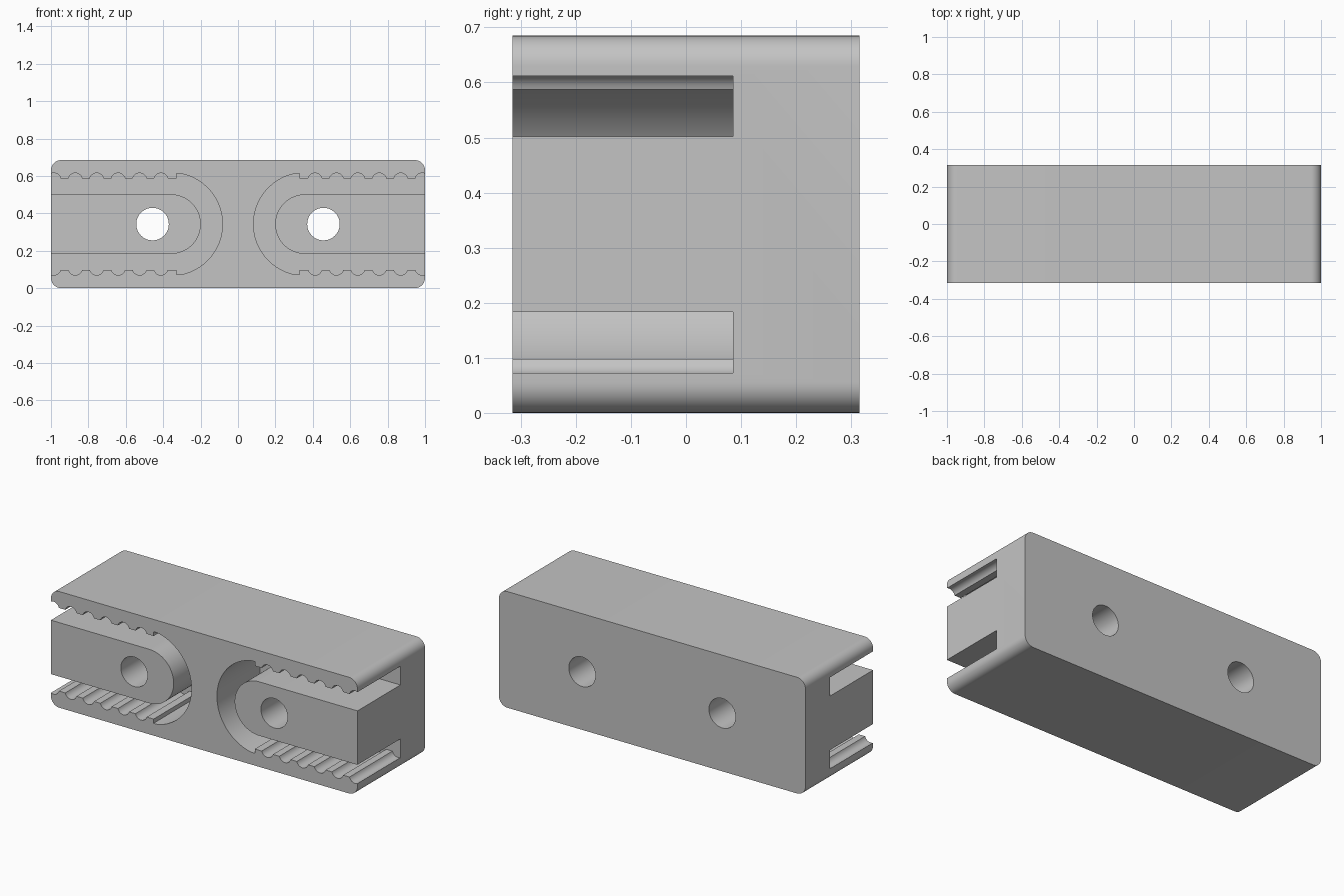
import bpy
import bmesh
from math import pi, cos, sin, acos, asin

WIDTH, DEPTH, HEIGHT = 2.0, 0.63, 0.685
MID = HEIGHT / 2
SLOT_BACK = 0.085

old = bpy.data.objects.get("Cube")
if old:
    bpy.data.objects.remove(old, do_unlink=True)

grey = bpy.data.materials.new("plain grey")
grey.use_nodes = True
colour = (0.55, 0.55, 0.55, 1)
grey.diffuse_color = colour
grey.node_tree.nodes["Principled BSDF"].inputs["Base Color"].default_value = colour


def arc(cx, cz, r, start, end, steps):
    return [(cx + r * cos(start + (end - start) * i / steps),
             cz + r * sin(start + (end - start) * i / steps))
            for i in range(steps + 1)]


def prism(name, outline, y0, y1):
    """Extrude an x/z outline along y."""
    bm = bmesh.new()
    face = bm.faces.new([bm.verts.new((x, y0, z)) for x, z in outline])
    out = bmesh.ops.extrude_face_region(bm, geom=[face])
    verts = [v for v in out["geom"] if isinstance(v, bmesh.types.BMVert)]
    bmesh.ops.translate(bm, verts=verts, vec=(0, y1 - y0, 0))
    bmesh.ops.recalc_face_normals(bm, faces=bm.faces)
    mesh = bpy.data.meshes.new(name)
    bm.to_mesh(mesh)
    bm.free()
    mesh.materials.append(grey)
    obj = bpy.data.objects.new(name, mesh)
    bpy.context.collection.objects.link(obj)
    return obj


def cut(target, cutter):
    cutter.hide_render = True
    mod = target.modifiers.new("cut", 'BOOLEAN')
    mod.operation = 'DIFFERENCE'
    mod.solver = 'EXACT'
    mod.object = cutter
    bpy.context.view_layer.objects.active = target
    bpy.ops.object.modifier_apply(modifier=mod.name)
    bpy.data.objects.remove(cutter, do_unlink=True)


def slot_half():
    """Upper half of the toothed U-shaped slot, relative to mid height."""
    bend, outer, inner = 0.358, 0.275, 0.159
    flat, groove_r, groove_z = 0.245, 0.038, 0.235
    pts = arc(bend, 0, outer, pi, acos((0.305 - bend) / outer), 32)
    pts += [(0.33, pts[-1][1]), (0.33, flat)]
    # Rounded grooves separated by flat teeth
    edge = asin((flat - groove_z) / groove_r)
    for i in range(6):
        pts += arc(0.412 + 0.1145 * i, groove_z, groove_r, pi - edge, edge, 12)
    pts += [(1.1, flat), (1.1, inner)]
    pts += arc(bend, 0, inner, pi / 2, pi, 24)
    return pts


# Body with rounded long edges
radius = 0.055
outline = []
for sx, sz, start in ((1, 1, 0), (-1, 1, pi / 2), (-1, -1, pi), (1, -1, 1.5 * pi)):
    outline += arc(sx * (WIDTH / 2 - radius), MID + sz * (MID - radius),
                   radius, start, start + pi / 2, 10)
body = prism("slotted_block", outline, -DEPTH / 2, DEPTH / 2)

# Toothed slots and through holes on both sides
half = slot_half()
loop = half + [(x, -z) for x, z in reversed(half[1:-1])]
for side in (-1, 1):
    cut(body, prism("slot_cutter", [(side * x, MID + z) for x, z in loop],
                    -DEPTH, SLOT_BACK))
    hole = arc(side * 0.457, MID, 0.087, 0, 2 * pi, 48)[:-1]
    cut(body, prism("hole_cutter", hole, -DEPTH, DEPTH))

bpy.ops.object.select_all(action='DESELECT')
body.select_set(True)
bpy.context.view_layer.objects.active = body
bpy.ops.object.shade_smooth_by_angle(angle=pi / 6)
